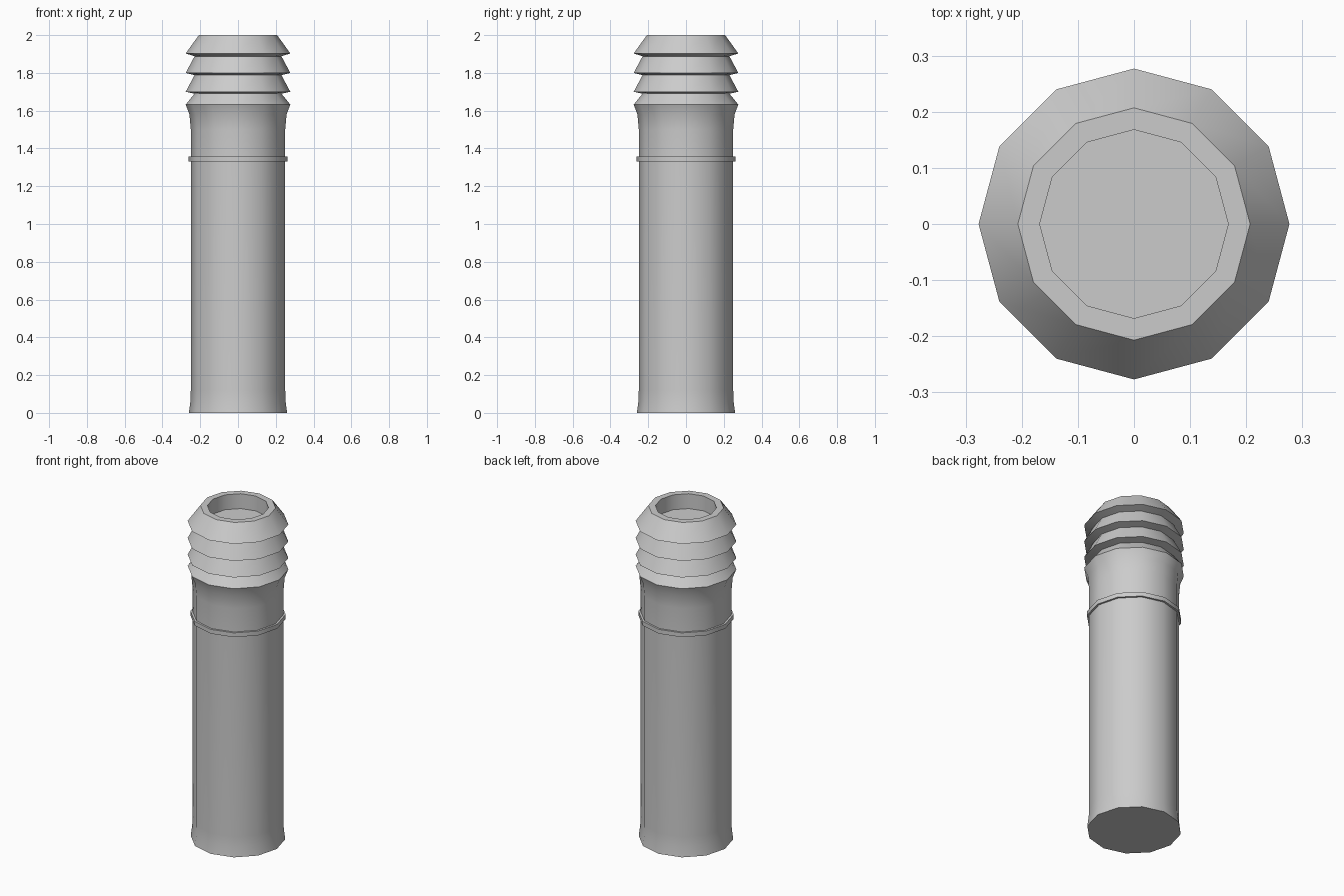
import bpy, bmesh
from math import cos, sin, pi, radians

if "Cube" in bpy.data.objects:
    bpy.data.objects.remove(bpy.data.objects["Cube"])

SIDES = 12


def lathe(name, profile, cap_start=False, cap_end=False):
    """Spin (radius, z) points around z into a 12-sided surface."""
    bm = bmesh.new()
    rings = [[bm.verts.new((r * cos(2 * pi * i / SIDES), r * sin(2 * pi * i / SIDES), z))
              for i in range(SIDES)] for r, z in profile]
    for a, b in zip(rings, rings[1:]):
        for i in range(SIDES):
            j = (i + 1) % SIDES
            bm.faces.new((a[i], a[j], b[j], b[i]))
    if cap_start:
        bm.faces.new(rings[0][::-1])
    if cap_end:
        bm.faces.new(rings[-1])
    mesh = bpy.data.meshes.new(name)
    bm.to_mesh(mesh)
    bm.free()
    obj = bpy.data.objects.new(name, mesh)
    bpy.context.collection.objects.link(obj)
    bpy.ops.object.select_all(action='DESELECT')
    obj.select_set(True)
    bpy.context.view_layer.objects.active = obj
    bpy.ops.object.shade_smooth_by_angle(angle=radians(35))
    return obj


# Long shaft: flared foot, thin raised collar, flared neck
lathe("shaft", [(0.26, 0.0), (0.252, 0.06), (0.25, 0.12),
                (0.25, 1.332), (0.262, 1.332), (0.262, 1.358), (0.25, 1.358),
                (0.25, 1.50), (0.257, 1.58), (0.277, 1.632)], cap_start=True)

# Ribbed head: stacked conical ribs, top rim and shallow recess
head = [(0.277, 1.632), (0.23, 1.69)]
for z in (1.70, 1.80):
    head += [(0.277, z), (0.23, z + 0.088)]
head += [(0.277, 1.903), (0.207, 2.0), (0.168, 2.0), (0.168, 1.91)]
lathe("ribbed_head", head, cap_end=True)
